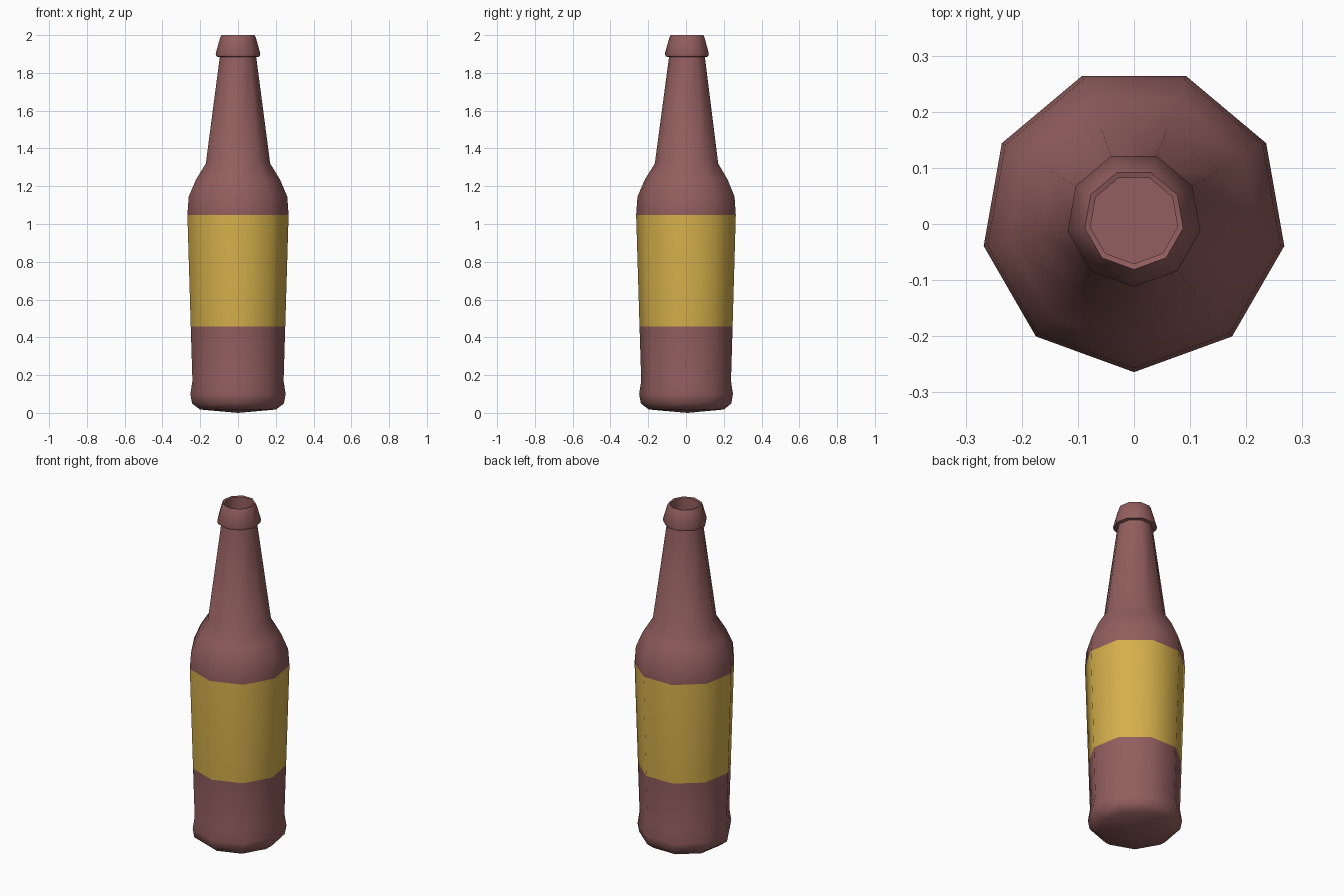
import bpy, bmesh, math

if "Cube" in bpy.data.objects:
    bpy.data.objects.remove(bpy.data.objects["Cube"])

SIDES = 9
CENTRE_Y = 0.008          # centres the nine-sided outline on y = 0
LABEL_LOW, LABEL_HIGH = 0.457, 1.048


def material(name, rgb):
    m = bpy.data.materials.new(name)
    m.diffuse_color = (*rgb, 1.0)
    m.use_nodes = True
    m.node_tree.nodes["Principled BSDF"].inputs["Base Color"].default_value = m.diffuse_color
    return m


# Profile as (radius, height), from the base up, over the lip and into the mouth
profile = [
    (0.205, 0.018), (0.247, 0.05), (0.256, 0.10), (0.245, 0.17),
    (0.254, LABEL_LOW), (0.272, LABEL_HIGH), (0.265, 1.145),
    (0.226, 1.235), (0.173, 1.32),                      # shoulder
    (0.098, 1.883), (0.116, 1.887), (0.120, 1.902),     # neck and lip underside
    (0.096, 1.987), (0.089, 2.0), (0.079, 1.997),       # lip
    (0.079, 1.86),                                      # mouth wall
]

bm = bmesh.new()
rings = []
for r, z in profile:
    ring = []
    for i in range(SIDES):
        a = -math.pi / 2 + 2 * math.pi * i / SIDES
        ring.append(bm.verts.new((r * math.cos(a), r * math.sin(a) + CENTRE_Y, z)))
    rings.append(ring)

# Walls
for low, high in zip(rings, rings[1:]):
    for i in range(SIDES):
        j = (i + 1) % SIDES
        bm.faces.new((low[i], low[j], high[j], high[i]))

# Slightly domed underside and flat mouth floor
pole = bm.verts.new((0, CENTRE_Y, 0))
for i in range(SIDES):
    bm.faces.new((rings[0][(i + 1) % SIDES], rings[0][i], pole))
bm.faces.new(rings[-1])
bmesh.ops.recalc_face_normals(bm, faces=bm.faces)

# Label band chosen by height
for f in bm.faces:
    f.material_index = int(LABEL_LOW < f.calc_center_median().z < LABEL_HIGH)

mesh = bpy.data.meshes.new("bottle")
bm.to_mesh(mesh)
bm.free()
mesh.materials.append(material("brown glass", (0.29, 0.112, 0.112)))
mesh.materials.append(material("yellow label", (0.66, 0.43, 0.07)))
bottle = bpy.data.objects.new("bottle", mesh)
bpy.context.collection.objects.link(bottle)

bpy.context.view_layer.objects.active = bottle
bottle.select_set(True)
bpy.ops.object.shade_smooth_by_angle(angle=math.radians(60))
